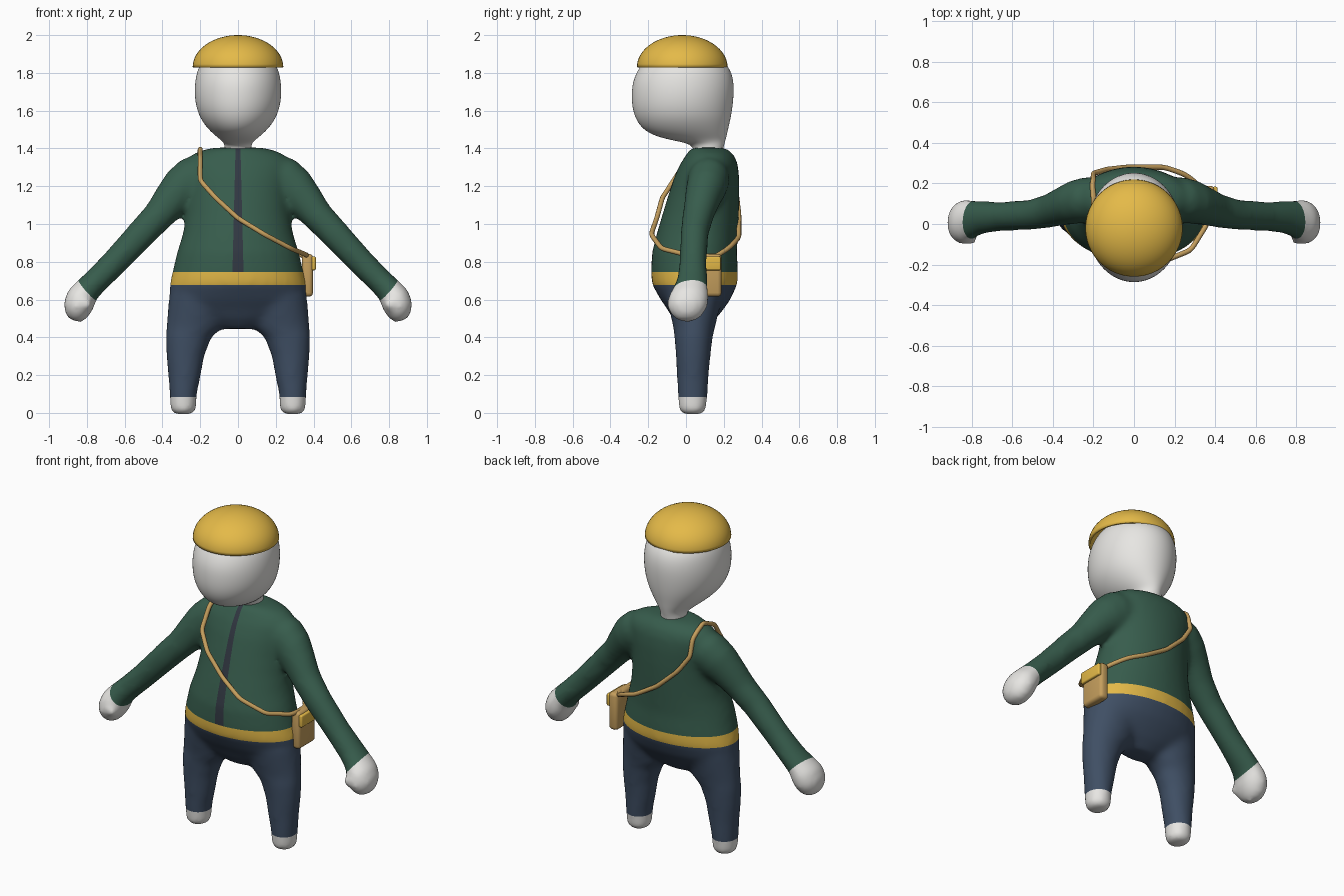
import bpy, bmesh, math
from mathutils import Vector
from mathutils.bvhtree import BVHTree

cube = bpy.data.objects.get("Cube")
if cube:
    bpy.data.objects.remove(cube, do_unlink=True)


def material(name, r, g, b):
    m = bpy.data.materials.new(name)
    m.use_nodes = True
    m.diffuse_color = (r, g, b, 1)
    bsdf = m.node_tree.nodes["Principled BSDF"]
    bsdf.inputs["Base Color"].default_value = (r, g, b, 1)
    bsdf.inputs["Roughness"].default_value = 0.7
    return m


GREY = material("light grey", 0.82, 0.81, 0.785)
GREEN = material("dark green", 0.038, 0.108, 0.073)
NAVY = material("navy", 0.050, 0.078, 0.128)
GOLD = material("gold", 0.78, 0.49, 0.065)
TAN = material("tan leather", 0.56, 0.345, 0.11)
DARK = material("charcoal zip", 0.031, 0.039, 0.054)


def loft(bm, rings, side=1, segments=32):
    """Closed tube of ellipses: centre x, y, z, radius across, radius along y, tilt in degrees."""
    loops = []
    for x, y, z, ru, rv, tilt in rings:
        t = math.radians(tilt)
        loop = []
        for i in range(segments):
            a = math.tau * i / segments
            u = ru * math.cos(a)
            loop.append(bm.verts.new((side * (x + u * math.cos(t)),
                                      y + rv * math.sin(a), z + u * math.sin(t))))
        loops.append(loop)
    for a, b in zip(loops, loops[1:]):
        for i in range(segments):
            j = (i + 1) % segments
            bm.faces.new((a[i], a[j], b[j], b[i]))
    bm.faces.new(loops[0])
    bm.faces.new(loops[-1])


def upright(rows):
    """Rows of height, half width, front y, back y turned into level rings."""
    return [(0, (f + b) / 2, z, w, (b - f) / 2, 0) for z, w, f, b in rows]


def add_object(name, bm, *mats):
    bmesh.ops.recalc_face_normals(bm, faces=bm.faces[:])
    mesh = bpy.data.meshes.new(name)
    bm.to_mesh(mesh)
    bm.free()
    ob = bpy.data.objects.new(name, mesh)
    bpy.context.collection.objects.link(ob)
    for m in mats:
        mesh.materials.append(m)
    for p in mesh.polygons:
        p.use_smooth = True
    return ob


def bake(ob):
    """Replace the mesh by its modified result."""
    dg = bpy.context.evaluated_depsgraph_get()
    ob.data = bpy.data.meshes.new_from_object(ob.evaluated_get(dg))
    ob.modifiers.clear()


# Body: torso, legs, arms and hands blended into one skin
bm = bmesh.new()
loft(bm, upright([
    (0.445, 0.10, -0.02, 0.10), (0.50, 0.24, -0.07, 0.16), (0.55, 0.33, -0.10, 0.20),
    (0.60, 0.365, -0.135, 0.235), (0.68, 0.362, -0.18, 0.272), (0.745, 0.348, -0.186, 0.275),
    (0.85, 0.323, -0.18, 0.27), (0.95, 0.292, -0.155, 0.275), (1.05, 0.275, -0.125, 0.28),
    (1.15, 0.27, -0.095, 0.283), (1.25, 0.28, -0.062, 0.282), (1.32, 0.285, -0.03, 0.274),
    (1.365, 0.25, 0.0, 0.255), (1.388, 0.20, 0.015, 0.23), (1.404, 0.13, 0.025, 0.208)]))
leg = [(0.29, 0.035, -0.008, 0.045, 0.05, 0), (0.29, 0.035, 0.015, 0.068, 0.073, 0),
       (0.29, 0.035, 0.10, 0.073, 0.08, 0), (0.283, 0.036, 0.20, 0.087, 0.085, 0),
       (0.279, 0.038, 0.30, 0.101, 0.092, 0), (0.262, 0.04, 0.40, 0.122, 0.102, 0),
       (0.232, 0.043, 0.45, 0.148, 0.11, 0), (0.19, 0.045, 0.62, 0.175, 0.15, 0)]
arm = [(0.14, 0.125, 1.26, 0.115, 0.10, 75), (0.24, 0.12, 1.235, 0.124, 0.112, 60),
       (0.30, 0.107, 1.185, 0.117, 0.108, 50), (0.355, 0.088, 1.125, 0.10, 0.096, 44),
       (0.42, 0.065, 1.045, 0.084, 0.084, 42), (0.51, 0.045, 0.95, 0.079, 0.075, 44),
       (0.65, 0.038, 0.80, 0.072, 0.072, 45), (0.75, 0.032, 0.70, 0.069, 0.082, 46),
       (0.80, 0.022, 0.65, 0.071, 0.094, 45), (0.83, 0.012, 0.605, 0.083, 0.11, 35),
       (0.853, 0.007, 0.555, 0.078, 0.105, 25), (0.862, 0.005, 0.515, 0.06, 0.08, 20),
       (0.866, 0.005, 0.488, 0.034, 0.045, 18)]
thumb = [(0.805, -0.04, 0.62, 0.025, 0.03, 20), (0.803, -0.072, 0.585, 0.036, 0.036, 20),
         (0.806, -0.074, 0.555, 0.029, 0.027, 20)]
for side in (1, -1):
    for part in (leg, arm, thumb):
        loft(bm, part, side)
body = add_object("body", bm, GREY, GREEN, NAVY, GOLD, DARK)
remesh = body.modifiers.new("blend", "REMESH")
remesh.mode = "VOXEL"
remesh.voxel_size = 0.016
smooth = body.modifiers.new("soften", "SMOOTH")
smooth.factor = 0.5
smooth.iterations = 14
bake(body)

# Clothing edges are cut into the skin, then coloured by region
SHOE, BELT_LOW, BELT_TOP = 0.085, 0.678, 0.745
wrist = Vector((0.80, 0.02, 0.653))
wrist_dir = Vector((0.74, 0.10, -0.66))
zip_slope = 0.025


def zip_half(z):
    return 0.013 + zip_slope * (1.4 - z)


bm = bmesh.new()
bm.from_mesh(body.data)
cuts = [(Vector((0, 0, z)), Vector((0, 0, 1))) for z in (SHOE, BELT_LOW, BELT_TOP)]
for s in (1, -1):
    flip = Vector((s, 1, 1))
    cuts.append((wrist * flip, wrist_dir * flip))
    cuts.append((Vector((s * 0.013, 0, 1.4)), Vector((s, 0, zip_slope))))
for co, no in cuts:
    bmesh.ops.bisect_plane(bm, geom=bm.verts[:] + bm.edges[:] + bm.faces[:],
                           dist=0.0004, plane_co=co, plane_no=no)
for f in bm.faces:
    c = f.calc_center_median()
    mirrored = Vector((abs(c.x), c.y, c.z))
    if c.z < SHOE or (mirrored.x > 0.6 and (mirrored - wrist).dot(wrist_dir) > 0):
        f.material_index = 0
    elif mirrored.x > 0.45:
        f.material_index = 1
    elif c.z < BELT_LOW:
        f.material_index = 2
    elif c.z < BELT_TOP:
        f.material_index = 3
    elif c.y < 0.08 and mirrored.x < zip_half(c.z):
        f.material_index = 4
    else:
        f.material_index = 1
    f.smooth = True
bm.to_mesh(body.data)
body_tree = BVHTree.FromBMesh(bm)
bm.free()

# Head with neck
bm = bmesh.new()
loft(bm, upright([
    (1.36, 0.072, 0.04, 0.192), (1.41, 0.071, 0.038, 0.20), (1.43, 0.076, 0.0, 0.206),
    (1.45, 0.098, -0.11, 0.212), (1.475, 0.13, -0.188, 0.219), (1.51, 0.166, -0.238, 0.227),
    (1.56, 0.202, -0.271, 0.239), (1.62, 0.224, -0.288, 0.249), (1.69, 0.233, -0.291, 0.256),
    (1.76, 0.229, -0.284, 0.255), (1.83, 0.213, -0.25, 0.234), (1.89, 0.17, -0.20, 0.17),
    (1.93, 0.10, -0.12, 0.09), (1.94, 0.03, -0.04, 0.02)]), segments=24)
head = add_object("head", bm, GREY)
head.modifiers.new("round", "SUBSURF").levels = 2
bake(head)

# Cap: hollow dome
bm = bmesh.new()
bmesh.ops.create_uvsphere(bm, u_segments=48, v_segments=32, radius=1)
bmesh.ops.delete(bm, geom=[v for v in bm.verts if v.co.z < -0.01], context="VERTS")
for v in bm.verts:
    v.co = Vector((v.co.x * 0.24, v.co.y * 0.24 - 0.02, 1.83 + v.co.z * 0.17))
cap = add_object("cap", bm, GOLD)
shell = cap.modifiers.new("shell", "SOLIDIFY")
shell.thickness = 0.012
shell.offset = -1
bake(cap)

# Shoulder strap: loop laid close to the body
route = [(-0.2, 0.12, 1.4), (-0.2, 0.01, 1.35), (-0.2, -0.065, 1.23), (-0.12, -0.125, 1.14),
         (0, -0.155, 1.03), (0.14, -0.185, 0.945), (0.28, -0.13, 0.87), (0.36, 0, 0.838),
         (0.365, 0.1, 0.83), (0.36, 0.17, 0.835), (0.3, 0.23, 0.87), (0.15, 0.28, 0.93),
         (0, 0.28, 1.02), (-0.13, 0.27, 1.14), (-0.2, 0.25, 1.24), (-0.2, 0.22, 1.34)]
points = []
for i, start in enumerate(route):
    a, b = Vector(start), Vector(route[(i + 1) % len(route)])
    for k in range(4):
        p = a.lerp(b, k / 4)
        near, normal, _, _ = body_tree.find_nearest(p)
        gap = (p - near).dot(normal)
        points.append(near + normal * min(max(gap, 0.003), 0.05))
curve = bpy.data.curves.new("strap", "CURVE")
curve.dimensions = "3D"
curve.bevel_depth = 0.013
curve.bevel_resolution = 3
spline = curve.splines.new("NURBS")
spline.points.add(len(points) - 1)
for sp, p in zip(spline.points, points):
    sp.co = (*p, 1)
spline.use_cyclic_u = True
spline.order_u = 4
spline.resolution_u = 3
curve.materials.append(TAN)
strap = bpy.data.objects.new("strap", curve)
bpy.context.collection.objects.link(strap)


# Bag with flap
def rounded_box(name, low, high, radius, mat):
    low, high = Vector(low), Vector(high)
    bm = bmesh.new()
    bmesh.ops.create_cube(bm, size=1)
    for v in bm.verts:
        v.co = (low + high) / 2 + v.co * (high - low)
    bmesh.ops.bevel(bm, geom=bm.edges[:], offset=radius, segments=3, profile=0.5, affect="EDGES")
    ob = add_object(name, bm, mat)
    ob.data.set_sharp_from_angle(angle=math.radians(40))


rounded_box("bag", (0.338, 0.025, 0.616), (0.397, 0.188, 0.842), 0.02, TAN)
rounded_box("bag_flap", (0.388, 0.03, 0.755), (0.412, 0.184, 0.828), 0.008, GOLD)
